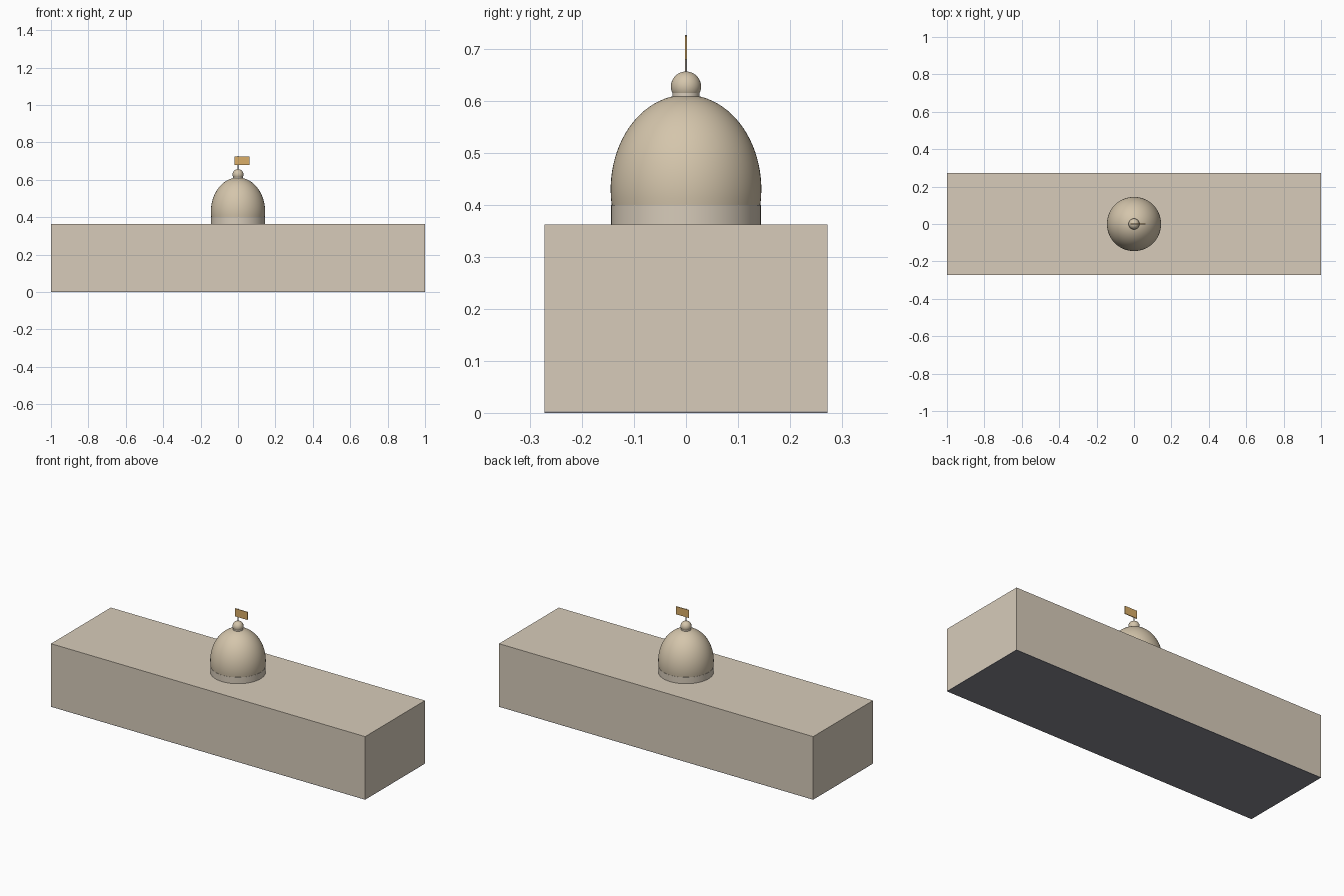
import bpy, bmesh, math

if "Cube" in bpy.data.objects:
    bpy.data.objects.remove(bpy.data.objects["Cube"])


def material(name, rgb):
    m = bpy.data.materials.new(name)
    m.diffuse_color = (*rgb, 1)
    m.use_nodes = True
    m.node_tree.nodes["Principled BSDF"].inputs["Base Color"].default_value = m.diffuse_color
    return m


STONE = material("stone", (0.68, 0.60, 0.49))
DOME = material("dome_stone", (0.66, 0.56, 0.41))
DARK = material("plinth_grey", (0.25, 0.25, 0.28))
METAL = material("pole_metal", (0.35, 0.30, 0.25))
ORANGE = material("flag_cloth", (0.70, 0.42, 0.14))


def finish(name, bm, mat, smooth=False):
    bmesh.ops.recalc_face_normals(bm, faces=bm.faces)
    me = bpy.data.meshes.new(name)
    bm.to_mesh(me)
    bm.free()
    me.materials.append(mat)
    ob = bpy.data.objects.new(name, me)
    bpy.context.collection.objects.link(ob)
    if smooth:
        bpy.ops.object.select_all(action='DESELECT')
        ob.select_set(True)
        bpy.context.view_layer.objects.active = ob
        bpy.ops.object.shade_smooth_by_angle(angle=math.radians(35))
    return ob


def box(name, lo, hi, mat):
    bm = bmesh.new()
    bmesh.ops.create_cube(bm, size=1)
    for v in bm.verts:
        v.co = [(a + b) / 2 + c * (b - a) for a, b, c in zip(lo, hi, v.co)]
    return finish(name, bm, mat)


def lathe(name, profile, mat, steps=64):
    """Spin an (r, z) profile about the z axis."""
    bm = bmesh.new()
    vs = [bm.verts.new((r, 0, z)) for r, z in profile]
    es = [bm.edges.new(p) for p in zip(vs, vs[1:])]
    bmesh.ops.spin(bm, geom=vs + es, cent=(0, 0, 0), axis=(0, 0, 1),
                   angle=math.tau, steps=steps)
    bmesh.ops.remove_doubles(bm, verts=bm.verts, dist=1e-5)
    return finish(name, bm, mat, True)


def arc(radius, height, zc, start, n):
    """Elliptical profile from a start angle up to the pole."""
    out = []
    for i in range(n + 1):
        a = start + (math.pi / 2 - start) * i / n
        out.append((0 if i == n else radius * math.cos(a),
                    zc + height * math.sin(a)))
    return out


# long building block on a thin plinth
box("plinth", (-1, -0.272, 0), (1, 0.272, 0.003), DARK)
box("main_block", (-1, -0.272, 0.003), (1, 0.272, 0.363), STONE)

# drum and dome
lathe("drum", [(0, 0.363), (0.144, 0.363), (0.144, 0.4), (0, 0.4)], STONE)
lathe("dome", [(0, 0.399)] + arc(0.145, 0.182, 0.43, math.asin(-0.03 / 0.182), 24), DOME)

# finial
lathe("finial_collar", [(0, 0.605), (0.026, 0.605), (0.026, 0.617), (0, 0.617)], STONE, 32)
lathe("finial_ball", arc(0.029, 0.029, 0.628, -math.pi / 2, 20), DOME, 32)

# flagpole and flag
lathe("flagpole", [(0, 0.65), (0.002, 0.65), (0.002, 0.727), (0, 0.727)], METAL, 12)
box("flag", (-0.019, -0.002, 0.68), (0.061, 0.002, 0.725), ORANGE)
